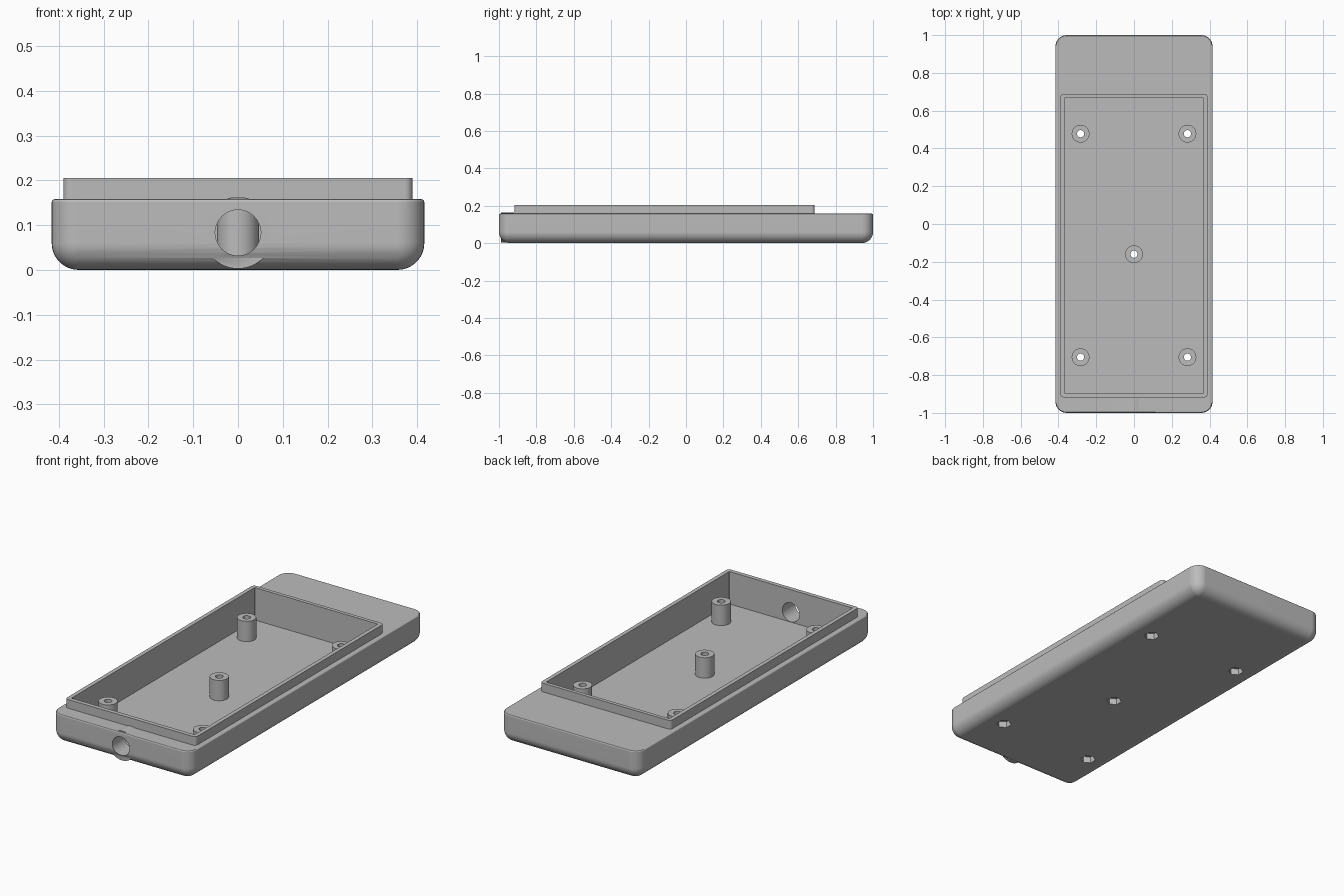
import bpy, bmesh, math
from mathutils import Matrix

if "Cube" in bpy.data.objects:
    bpy.data.objects.remove(bpy.data.objects["Cube"])

grey = bpy.data.materials.new("plastic_grey")
grey.use_nodes = True
colour = (0.5, 0.5, 0.5, 1)
grey.diffuse_color = colour
grey.node_tree.nodes["Principled BSDF"].inputs["Base Color"].default_value = colour


def finish(name, bm):
    bmesh.ops.remove_doubles(bm, verts=bm.verts, dist=1e-5)
    bmesh.ops.recalc_face_normals(bm, faces=bm.faces)
    mesh = bpy.data.meshes.new(name)
    bm.to_mesh(mesh)
    bm.free()
    mesh.materials.append(grey)
    obj = bpy.data.objects.new(name, mesh)
    bpy.context.collection.objects.link(obj)
    return obj


def rounded_slab(name, hx, hy, cy, radius, levels, steps=8):
    """Loft of rounded rectangles; each level is (inset, z)."""
    bm = bmesh.new()
    rings = []
    for inset, z in levels:
        r = max(radius - inset, 0.0005)
        ring = []
        for quarter, (sx, sy) in enumerate([(1, 1), (-1, 1), (-1, -1), (1, -1)]):
            for i in range(steps + 1):
                a = (quarter + i / steps) * math.pi / 2
                ring.append(bm.verts.new((sx * (hx - inset - r) + r * math.cos(a),
                                          cy + sy * (hy - inset - r) + r * math.sin(a), z)))
        rings.append(ring)
    for low, high in zip(rings, rings[1:]):
        for i in range(len(low)):
            j = (i + 1) % len(low)
            bm.faces.new((low[i], low[j], high[j], high[i]))
    bm.faces.new(rings[0][::-1])
    bm.faces.new(rings[-1])
    return finish(name, bm)


def cylinder(name, x, y, z0, z1, r, sides=32):
    bm = bmesh.new()
    bmesh.ops.create_cone(bm, cap_ends=True, segments=sides, radius1=r, radius2=r, depth=z1 - z0,
                          matrix=Matrix.Translation((x, y, (z0 + z1) / 2)))
    return finish(name, bm)


def front_cylinder(name, y0, y1, z, r):
    """Cylinder lying along y."""
    bm = bmesh.new()
    turn = Matrix.Translation((0, (y0 + y1) / 2, z)) @ Matrix.Rotation(math.pi / 2, 4, 'X')
    bmesh.ops.create_cone(bm, cap_ends=True, segments=48, radius1=r, radius2=r,
                          depth=y1 - y0, matrix=turn)
    return finish(name, bm)


def combine(target, other, operation):
    mod = target.modifiers.new("cut", 'BOOLEAN')
    mod.operation = operation
    mod.solver = 'EXACT'
    mod.object = other
    bpy.context.view_layer.objects.active = target
    bpy.ops.object.modifier_apply(modifier=mod.name)
    bpy.data.objects.remove(other)


# Outer tray: large bottom fillet, tiny top edge fillet
FILLET, EDGE, TOP = 0.06, 0.007, 0.158
levels = []
for i in range(9):
    a = i / 8 * math.pi / 2
    levels.append((FILLET * (1 - math.sin(a)), FILLET * (1 - math.cos(a))))
for i in range(4):
    a = i / 3 * math.pi / 2
    levels.append((EDGE * (1 - math.cos(a)), TOP - EDGE + EDGE * math.sin(a)))
case = rounded_slab("case_bottom", 0.416, 1.0, 0, FILLET, levels)

# Raised lip and cable boss, then the hollow
combine(case, rounded_slab("lip", 0.39, 0.803, -0.115, 0.018, [(0, 0.1), (0, 0.205)], 5), 'UNION')
combine(case, front_cylinder("cable_boss", -0.99, -0.92, 0.083, 0.08), 'UNION')
combine(case, rounded_slab("hollow", 0.368, 0.7815, -0.1135, 0.002, [(0, 0.03), (0, 0.3)], 1),
        'DIFFERENCE')

# Screw posts with through holes and hexagonal nut pockets underneath
posts = [(0, -0.16)] + [(sx * 0.283, y) for sx in (-1, 1) for y in (-0.705, 0.478)]
for x, y in posts:
    combine(case, cylinder("post", x, y, 0.015, 0.14, 0.047), 'UNION')
    combine(case, cylinder("screw_hole", x, y, -0.1, 0.3, 0.019, 24), 'DIFFERENCE')
    combine(case, cylinder("nut_pocket", x, y, -0.1, 0.03 + 0.004, 0.038, 6), 'DIFFERENCE')

# Cable hole through the front wall
combine(case, front_cylinder("cable_hole", -1.1, -0.86, 0.083, 0.051), 'DIFFERENCE')

# Smooth shading with crisp edges
bpy.ops.object.select_all(action='DESELECT')
case.select_set(True)
bpy.context.view_layer.objects.active = case
bpy.ops.object.shade_smooth_by_angle(angle=math.radians(30))
weighted = case.modifiers.new("flat_faces", 'WEIGHTED_NORMAL')
weighted.keep_sharp = True
